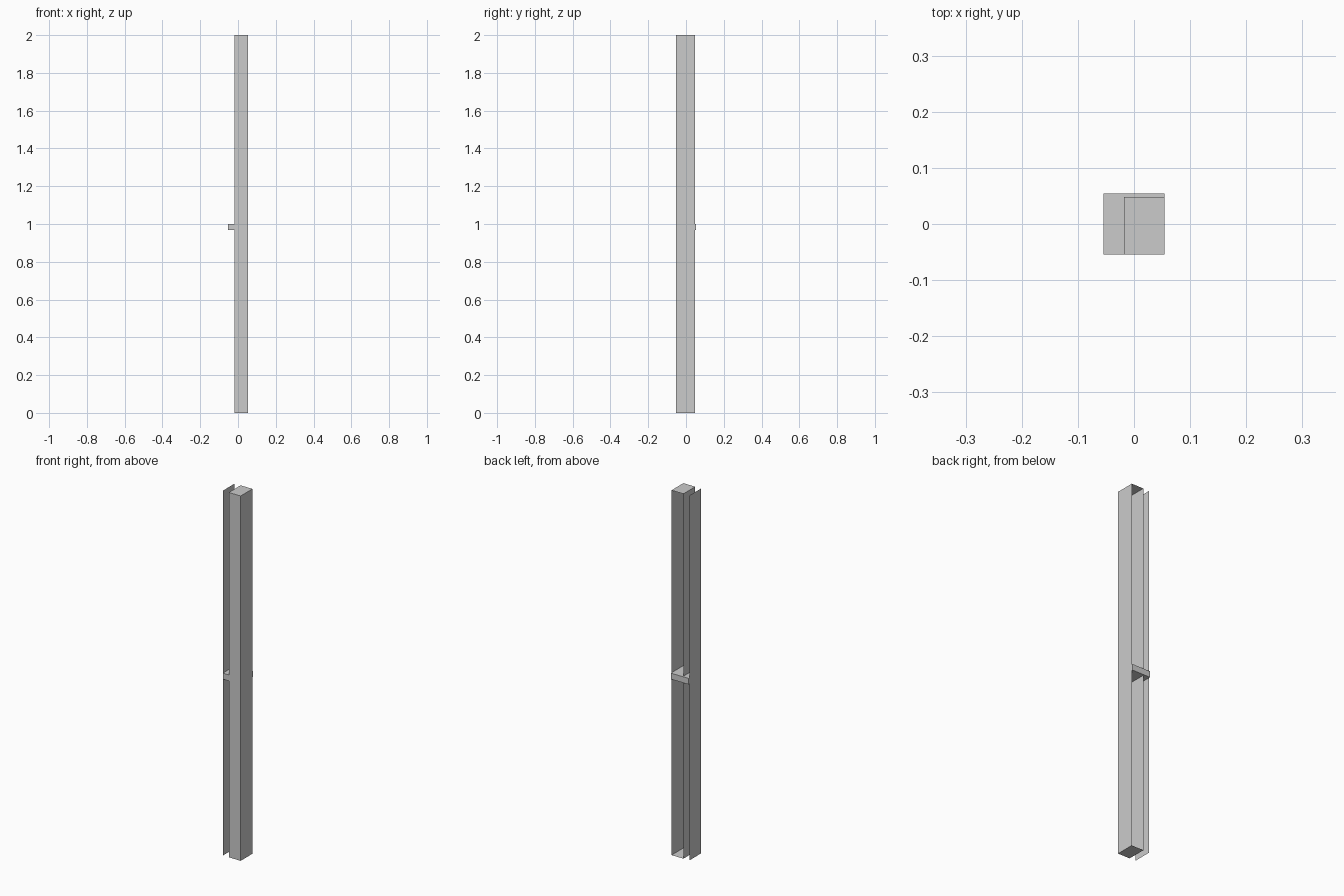
import bpy, bmesh
from mathutils import Vector

cube = bpy.data.objects.get("Cube")
if cube:
    bpy.data.objects.remove(cube, do_unlink=True)

# Single plain grey
grey = bpy.data.materials.new("light_grey")
grey.use_nodes = True
COLOUR = (0.6, 0.6, 0.6, 1.0)
grey.diffuse_color = COLOUR
grey.node_tree.nodes["Principled BSDF"].inputs["Base Color"].default_value = COLOUR


def box(name, lo, hi, keep=lambda n: True):
    """Box between two corners, keeping only the faces whose normal passes the rule."""
    lo, hi = Vector(lo), Vector(hi)
    bm = bmesh.new()
    bmesh.ops.create_cube(bm, size=1)
    bmesh.ops.scale(bm, vec=hi - lo, verts=bm.verts)
    bmesh.ops.translate(bm, vec=(lo + hi) / 2, verts=bm.verts)
    bm.normal_update()
    drop = [f for f in bm.faces if not keep(f.normal)]
    bmesh.ops.delete(bm, geom=drop, context='FACES')
    mesh = bpy.data.meshes.new(name)
    bm.to_mesh(mesh)
    bm.free()
    mesh.materials.append(grey)
    obj = bpy.data.objects.new(name, mesh)
    bpy.context.collection.objects.link(obj)
    return obj


X0, X1 = -0.054, 0.054      # outer sides
Y0, Y1 = -0.054, 0.054      # front and back
COL_X, COL_Y = -0.018, 0.048
HEIGHT = 2.0

# Tall hollow column, open at the back
box("column", (COL_X, Y0, 0), (X1, COL_Y, HEIGHT), lambda n: n.y < 0.5)

# Thin upright sheet beside the column
box("side_sheet", (X0, Y0, 0), (COL_X, COL_Y, HEIGHT), lambda n: n.x < -0.5)

# Bracket joining column and sheet at mid height
box("middle_bracket", (X0, Y0, 0.967), (X1, Y1, 1.0))
